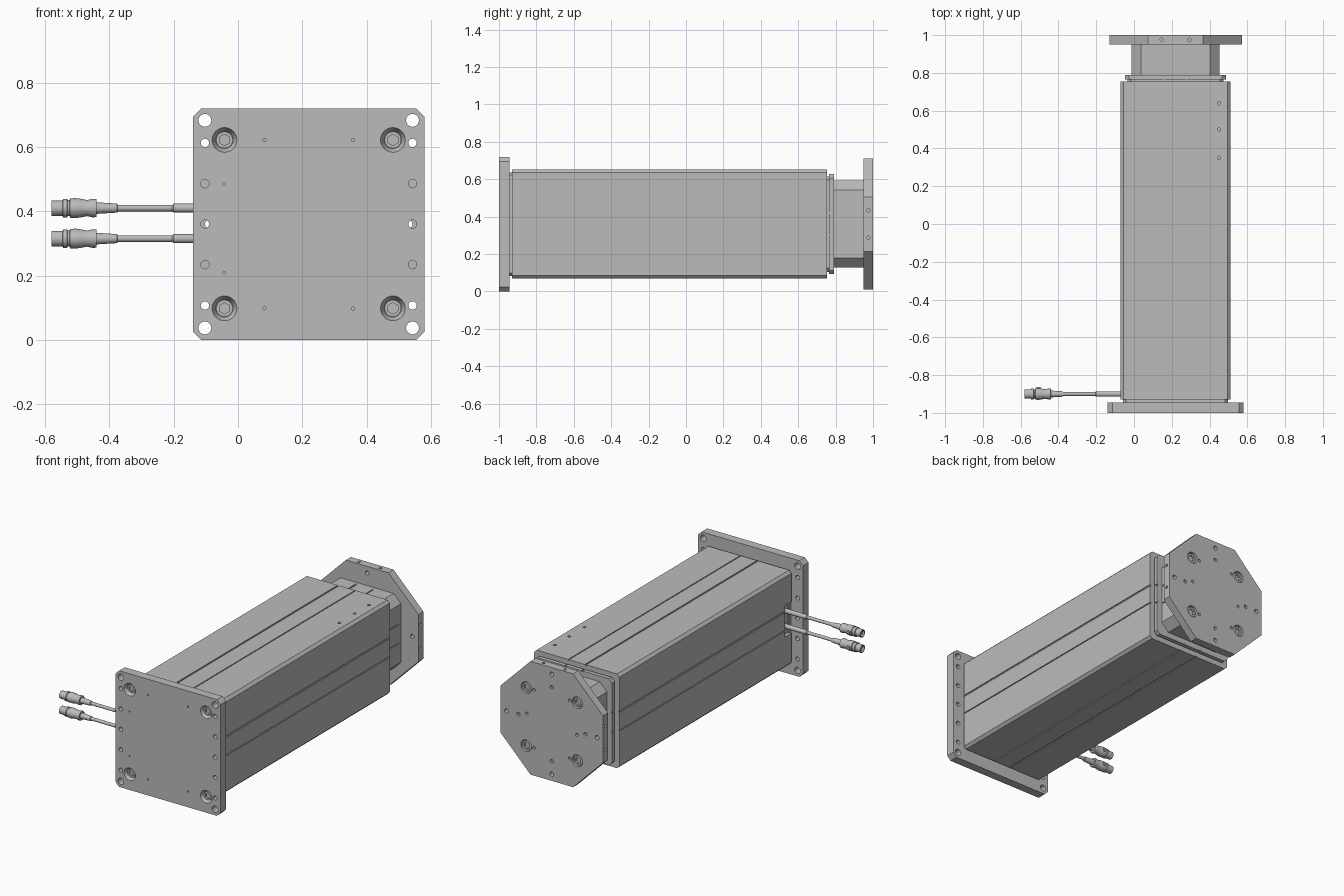
import bpy, bmesh, math
from mathutils import Matrix, Vector

if "Cube" in bpy.data.objects:
    bpy.data.objects.remove(bpy.data.objects["Cube"], do_unlink=True)

CX, CZ = 0.22, 0.36          # axis of the housing
CORNERS = [(sx, sz) for sx in (-1, 1) for sz in (-1, 1)]

metal = bpy.data.materials.new("light grey metal")
metal.use_nodes = True
GREY = (0.5, 0.5, 0.5, 1)
metal.diffuse_color = GREY
metal.node_tree.nodes["Principled BSDF"].inputs["Base Color"].default_value = GREY


def make(name, bm):
    bmesh.ops.recalc_face_normals(bm, faces=bm.faces[:])
    mesh = bpy.data.meshes.new(name)
    bm.to_mesh(mesh)
    bm.free()
    mesh.materials.append(metal)
    ob = bpy.data.objects.new(name, mesh)
    bpy.context.collection.objects.link(ob)
    return ob


def activate(ob):
    bpy.ops.object.select_all(action='DESELECT')
    ob.select_set(True)
    bpy.context.view_layer.objects.active = ob


def smooth(ob):
    activate(ob)
    bpy.ops.object.shade_smooth_by_angle(angle=math.radians(35))


def add_cyl(bm, start, end, r1, r2=None, sides=24):
    a, b = Vector(start), Vector(end)
    rot = (b - a).to_track_quat('Z', 'Y').to_matrix().to_4x4()
    bmesh.ops.create_cone(bm, cap_ends=True, segments=sides, radius1=r1,
                          radius2=r1 if r2 is None else r2, depth=(b - a).length,
                          matrix=Matrix.Translation((a + b) / 2) @ rot)


def add_box(bm, lo, hi):
    lo, hi = Vector(lo), Vector(hi)
    bmesh.ops.create_cube(bm, size=1, matrix=Matrix.Translation((lo + hi) / 2)
                          @ Matrix.Diagonal((*(hi - lo), 1)))


def cut(ob, bm):
    tool = make("cutter", bm)
    tool.hide_render = True
    mod = ob.modifiers.new("cut", 'BOOLEAN')
    mod.operation, mod.solver, mod.object = 'DIFFERENCE', 'EXACT', tool
    activate(ob)
    bpy.ops.object.modifier_apply(modifier=mod.name)
    bpy.data.objects.remove(tool, do_unlink=True)


def chamfered_prism(name, half, chamfer, y0, y1):
    """Square with cut corners, extruded along y."""
    h, k = half, half - chamfer
    pts = [(k, -h), (h, -k), (h, k), (k, h), (-k, h), (-h, k), (-h, -k), (-k, -h)]
    bm = bmesh.new()
    face = bm.faces.new([bm.verts.new((CX + x, y0, CZ + z)) for x, z in pts])
    ext = bmesh.ops.extrude_face_region(bm, geom=[face])
    verts = [v for v in ext["geom"] if isinstance(v, bmesh.types.BMVert)]
    bmesh.ops.translate(bm, verts=verts, vec=(0, y1 - y0, 0))
    return make(name, bm)


def cut_grooves(ob, half, y0, y1, depth=0.006):
    """Two long slots on each of the four sides."""
    bm = bmesh.new()
    for off, w in ((-0.057, 0.003), (0.06, 0.005)):
        for s in (-1, 1):
            a, b = sorted((s * (half - depth), s * (half + 0.02)))
            add_box(bm, (CX + a, y0, CZ + off - w), (CX + b, y1, CZ + off + w))
            add_box(bm, (CX - off - w, y0, CZ + a), (CX - off + w, y1, CZ + b))
    cut(ob, bm)


def screw(name, x, z, y, out, r):
    """Socket-head screw whose face points along y * out."""
    bm = bmesh.new()
    add_cyl(bm, (x, y, z), (x, y - out * 0.016, z), r, sides=32)
    ob = make(name, bm)
    bm = bmesh.new()
    add_cyl(bm, (x, y + out * 0.01, z), (x, y - out * 0.012, z), r * 0.68, sides=6)
    cut(ob, bm)
    smooth(ob)


# Square mounting plate with through holes, countersinks and pin holes
plate = chamfered_prism("front_plate", 0.36, 0.025, -1.0, -0.945)
bm = bmesh.new()
for sx in (-1, 1):
    x = CX + sx * 0.323
    for z in (-0.323, -0.253, -0.126, 0, 0.126, 0.253, 0.323):
        add_cyl(bm, (x, -1.1, CZ + z), (x, -0.9, CZ + z), 0.02 if abs(z) > 0.3 else 0.013)
for sx, sz in CORNERS:
    x, z = CX + sx * 0.262, CZ + sz * 0.262
    add_cyl(bm, (x, -1.001, z), (x, -0.975, z), 0.039, 0.027, 32)
    px = CX + sx * 0.138
    add_cyl(bm, (px, -1.01, z), (px, -0.99, z), 0.005, sides=12)
for sz in (-1, 1):
    z = CZ - 0.013 + sz * 0.138
    add_cyl(bm, (-0.043, -1.01, z), (-0.043, -0.99, z), 0.004, sides=12)
cut(plate, bm)
smooth(plate)
for sx, sz in CORNERS:
    screw("front_screw", CX + sx * 0.262, CZ + sz * 0.262, -0.985, -1, 0.026)

# Long housing with grooves, cable recess and pin holes
chamfered_prism("housing_base", 0.277, 0.015, -0.95, -0.925)
body = chamfered_prism("housing", 0.292, 0.016, -0.93, 0.755)
cut_grooves(body, 0.292, -0.925, 0.8)
bm = bmesh.new()
add_box(bm, (CX - 0.33, -0.94, 0.265), (CX - 0.27, -0.865, 0.46))
for y in (0.35, 0.5, 0.64):
    add_cyl(bm, (0.45, y, 0.63), (0.45, y, 0.68), 0.009, sides=16)
cut(body, bm)
smooth(body)

# Stepped end collar and octagonal neck
chamfered_prism("collar_gap", 0.255, 0.02, 0.75, 0.77)
collar = chamfered_prism("end_collar", 0.267, 0.02, 0.765, 0.79)
cut_grooves(collar, 0.267, 0.7, 0.85)
neck = chamfered_prism("neck", 0.232, 0.05, 0.785, 0.955)
cut_grooves(neck, 0.232, 0.795, 0.93)

# Octagonal output flange
flange = chamfered_prism("output_flange", 0.351, 0.205, 0.95, 1.0)
bm = bmesh.new()
for d in (-0.31, 0.31):
    add_cyl(bm, (CX + d, 0.9, CZ), (CX + d, 1.1, CZ), 0.013)
    add_cyl(bm, (CX, 0.9, CZ + d), (CX, 1.1, CZ + d), 0.013)
    e = d * 0.74
    add_cyl(bm, (CX + e, 0.985, CZ), (CX + e, 1.1, CZ), 0.011)
    add_cyl(bm, (CX, 0.985, CZ + e), (CX, 1.1, CZ + e), 0.011)
    s = math.copysign(1, d)
    add_cyl(bm, (CX + e * 0.75, 0.985, CZ + s * 0.02), (CX + e * 0.75, 1.1, CZ + s * 0.02), 0.009)
    for t in (-0.073, 0.073):
        add_cyl(bm, (CX + s * 0.335, 0.975, CZ + t), (CX + s * 0.37, 0.975, CZ + t), 0.009)
        add_cyl(bm, (CX + t, 0.975, CZ + s * 0.335), (CX + t, 0.975, CZ + s * 0.37), 0.009)
for sx, sz in CORNERS:
    x, z = CX + sx * 0.175, CZ + sz * 0.18
    add_cyl(bm, (x, 0.978, z), (x, 1.01, z), 0.036, sides=32)
    px = x - sx * 0.053
    add_cyl(bm, (px, 0.985, z), (px, 1.01, z), 0.009, sides=16)
cut(flange, bm)
smooth(flange)
for sx, sz in CORNERS:
    screw("flange_screw", CX + sx * 0.175, CZ + sz * 0.18, 0.992, 1, 0.03)

# Cables with round plugs: (x, radius) profile turned around the cable axis
PLUG = [(-0.562, 0), (-0.562, 0.018), (-0.58, 0.018), (-0.58, 0.024), (-0.546, 0.024),
        (-0.544, 0.029), (-0.532, 0.029), (-0.53, 0.025), (-0.524, 0.025), (-0.522, 0.03),
        (-0.505, 0.031), (-0.49, 0.029), (-0.47, 0.025), (-0.452, 0.029), (-0.441, 0.028),
        (-0.44, 0.018), (-0.376, 0.014), (-0.375, 0.01), (-0.205, 0.01),
        (-0.2, 0.014), (-0.05, 0.014), (-0.05, 0)]
for name, z in (("upper", 0.41), ("lower", 0.315)):
    bm = bmesh.new()
    verts = [bm.verts.new((x, -0.9, z + r)) for x, r in PLUG]
    edges = [bm.edges.new(p) for p in zip(verts, verts[1:])]
    bmesh.ops.spin(bm, geom=verts + edges, cent=(0, -0.9, z), axis=(1, 0, 0),
                   angle=math.tau, steps=28)
    bmesh.ops.remove_doubles(bm, verts=bm.verts[:], dist=0.0002)
    smooth(make(name + "_cable", bm))
    bm = bmesh.new()
    for sx, sz in CORNERS:
        y, pz = -0.9 + sx * 0.006, z + sz * 0.006
        add_cyl(bm, (-0.576, y, pz), (-0.56, y, pz), 0.0025, sides=8)
    add_cyl(bm, (-0.505, -0.9, z), (-0.505, -0.864, z), 0.01, sides=16)
    smooth(make(name + "_plug_pins", bm))
